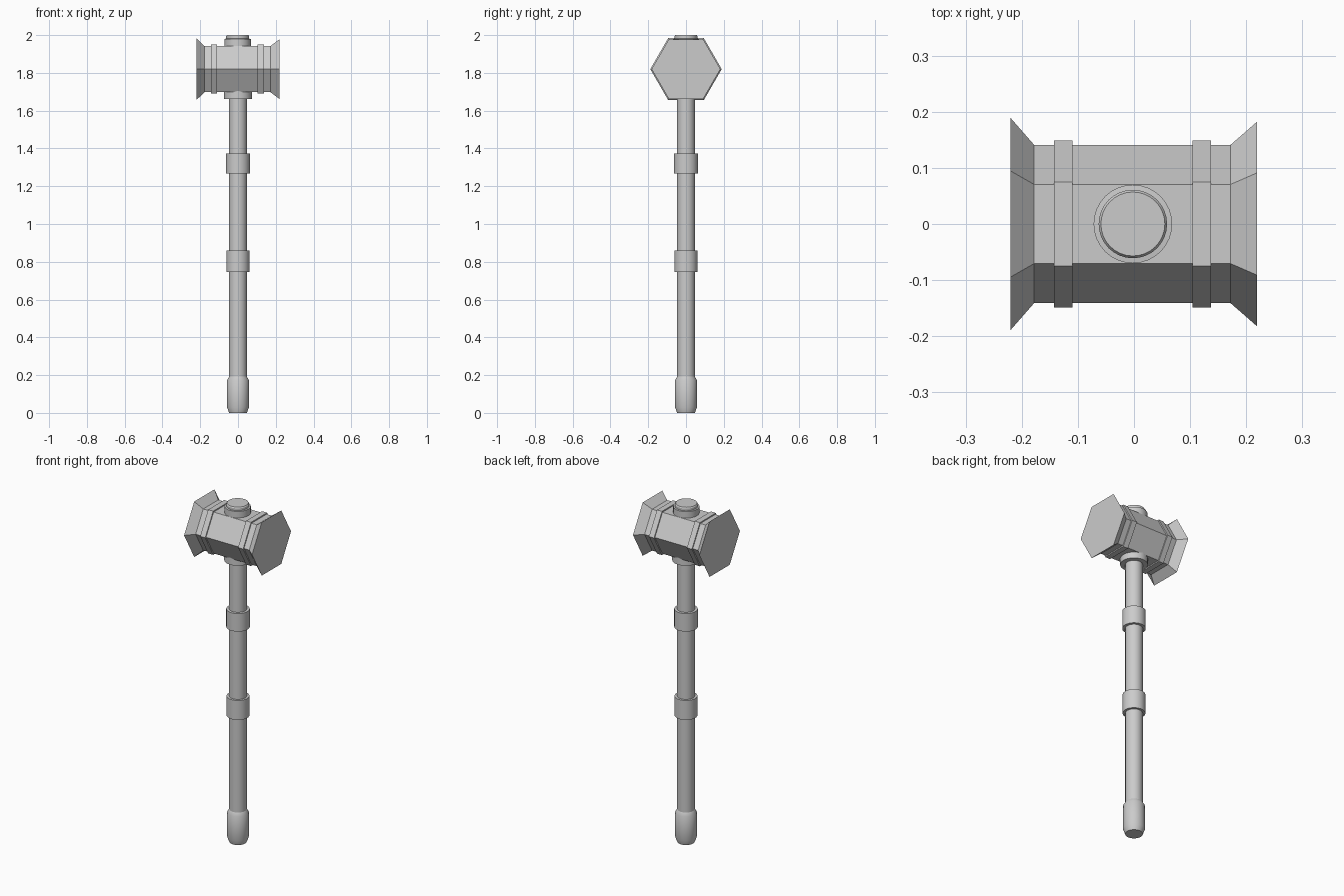
import bpy
import bmesh
import math

if "Cube" in bpy.data.objects:
    bpy.data.objects.remove(bpy.data.objects["Cube"])

HEAD_Z = 1.82


def lathe(name, profile, sides, axis='Z', centre=(0, 0, 0), smooth=False):
    """Closed solid from (radius, position) pairs swept around an axis."""
    bm = bmesh.new()
    rings = []
    for r, t in profile:
        ring = []
        for i in range(sides):
            a = 2 * math.pi * i / sides
            u, v = r * math.cos(a), r * math.sin(a)
            co = (u, v, t) if axis == 'Z' else (t, u, v)
            ring.append(bm.verts.new([p + c for p, c in zip(co, centre)]))
        rings.append(ring)
    for lo, hi in zip(rings, rings[1:]):
        for i in range(sides):
            j = (i + 1) % sides
            bm.faces.new((lo[i], lo[j], hi[j], hi[i]))
    bm.faces.new(rings[0][::-1])
    bm.faces.new(rings[-1])
    bmesh.ops.recalc_face_normals(bm, faces=bm.faces)
    mesh = bpy.data.meshes.new(name)
    bm.to_mesh(mesh)
    bm.free()
    obj = bpy.data.objects.new(name, mesh)
    bpy.context.collection.objects.link(obj)
    if smooth:
        bpy.ops.object.select_all(action='DESELECT')
        obj.select_set(True)
        bpy.context.view_layer.objects.active = obj
        bpy.ops.object.shade_smooth_by_angle(angle=math.radians(30))
    return obj


# Hexagonal head with flared striking ends
lathe("hammer_head", [(0.189, -0.22), (0.141, -0.178), (0.141, 0.172), (0.182, 0.219)],
      6, 'X', (0, 0, HEAD_Z))

# Raised bands around the head
for label, x in (("left", -0.1265), ("right", 0.121)):
    lathe("head_band_" + label, [(0.149, x - 0.0165), (0.149, x + 0.0165)],
          6, 'X', (0, 0, HEAD_Z))

# Shaft running up into the head
lathe("shaft", [(0.047, 0.17), (0.047, 1.96)], 32, smooth=True)

# Grip rings on the shaft
for label, z0, z1, r in (("lower", 0.745, 0.86, 0.061), ("upper", 1.268, 1.374, 0.063)):
    lathe("grip_ring_" + label, [(r, z0), (r, z1)], 32, smooth=True)

# Chamfered pommel
lathe("pommel", [(0.047, 0), (0.058, 0.03), (0.058, 0.173), (0.047, 0.192)],
      32, smooth=True)

# Collar under the head
lathe("head_collar", [(0.074, 1.662), (0.074, 1.72)], 32, smooth=True)

# Stepped cap on top of the head
lathe("top_cap", [(0.070, 1.92), (0.070, 1.98), (0.061, 1.981), (0.061, 1.994), (0.057, 2.0)],
      32, centre=(-0.002, 0, 0), smooth=True)
